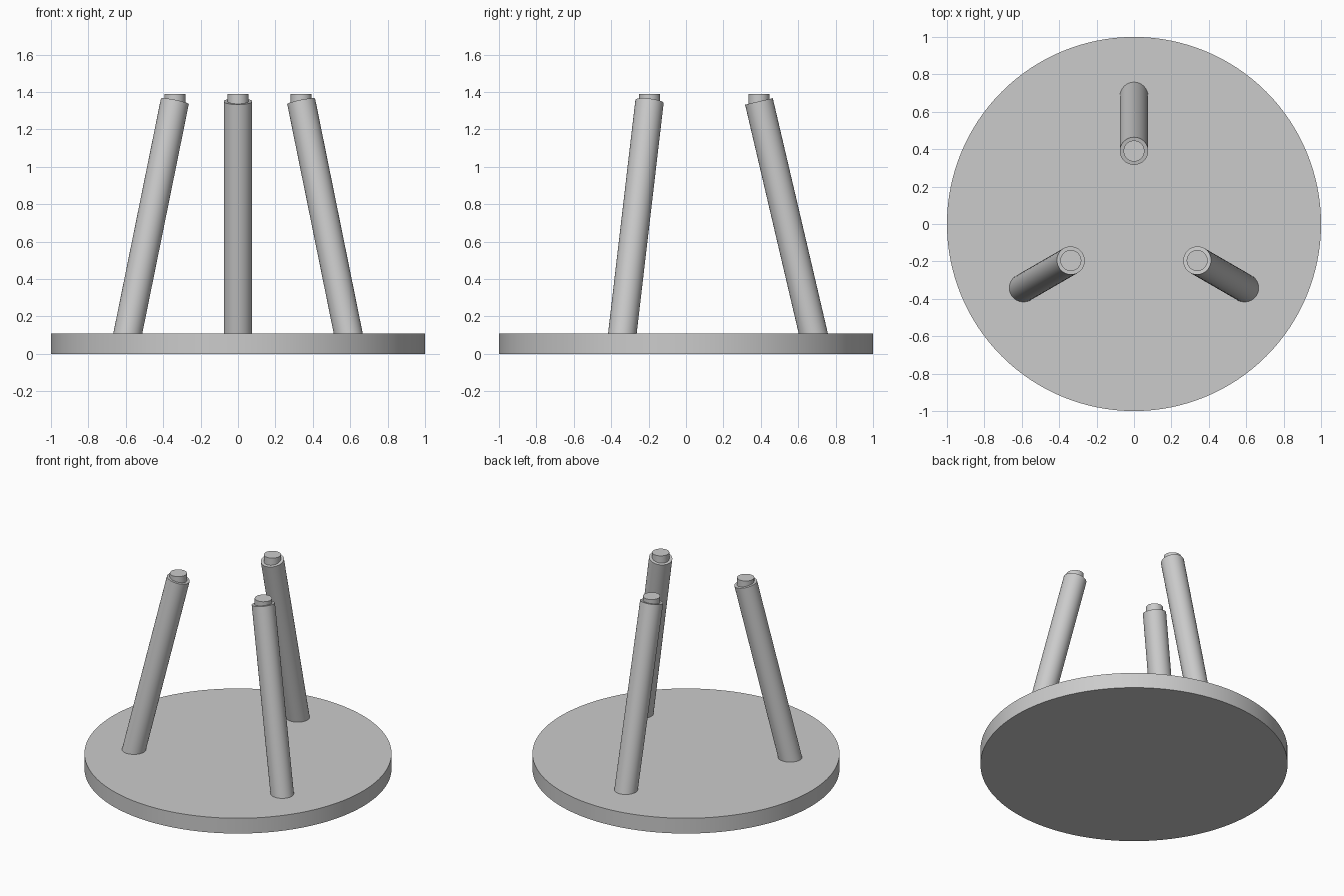
import bpy
import math
from mathutils import Vector

if "Cube" in bpy.data.objects:
    bpy.data.objects.remove(bpy.data.objects["Cube"])

grey = bpy.data.materials.new("plain_grey")
grey.diffuse_color = (0.6, 0.6, 0.6, 1)
grey.use_nodes = True
grey.node_tree.nodes["Principled BSDF"].inputs["Base Color"].default_value = grey.diffuse_color


def rod(name, start, end, radius, sides):
    """Smooth-sided cylinder running from start to end."""
    axis = end - start
    bpy.ops.mesh.primitive_cylinder_add(
        vertices=sides, radius=radius, depth=axis.length,
        location=(start + end) / 2,
        rotation=axis.to_track_quat('Z', 'Y').to_euler())
    ob = bpy.context.object
    ob.name = name
    ob.data.materials.append(grey)
    bpy.ops.object.shade_smooth_by_angle(angle=math.radians(35))
    return ob


# Round seat lying flat, underside up
rod("seat", Vector((0, 0, 0)), Vector((0, 0, 0.11)), 1.0, 128)

# Three legs leaning inward, each with an upright foot peg
top_radius, top_z = 0.39, 1.35
base_radius, base_z = 0.685, 0.09
for name, degrees in (("back", 90), ("left", 210), ("right", 330)):
    a = math.radians(degrees)
    out = Vector((math.cos(a), math.sin(a), 0))
    top = out * top_radius + Vector((0, 0, top_z))
    base = out * base_radius + Vector((0, 0, base_z))
    rod(name + "_leg", base, top, 0.076, 48)
    foot = out * top_radius
    rod(name + "_foot", foot + Vector((0, 0, 1.31)),
        foot + Vector((0, 0, 1.39)), 0.056, 48)
